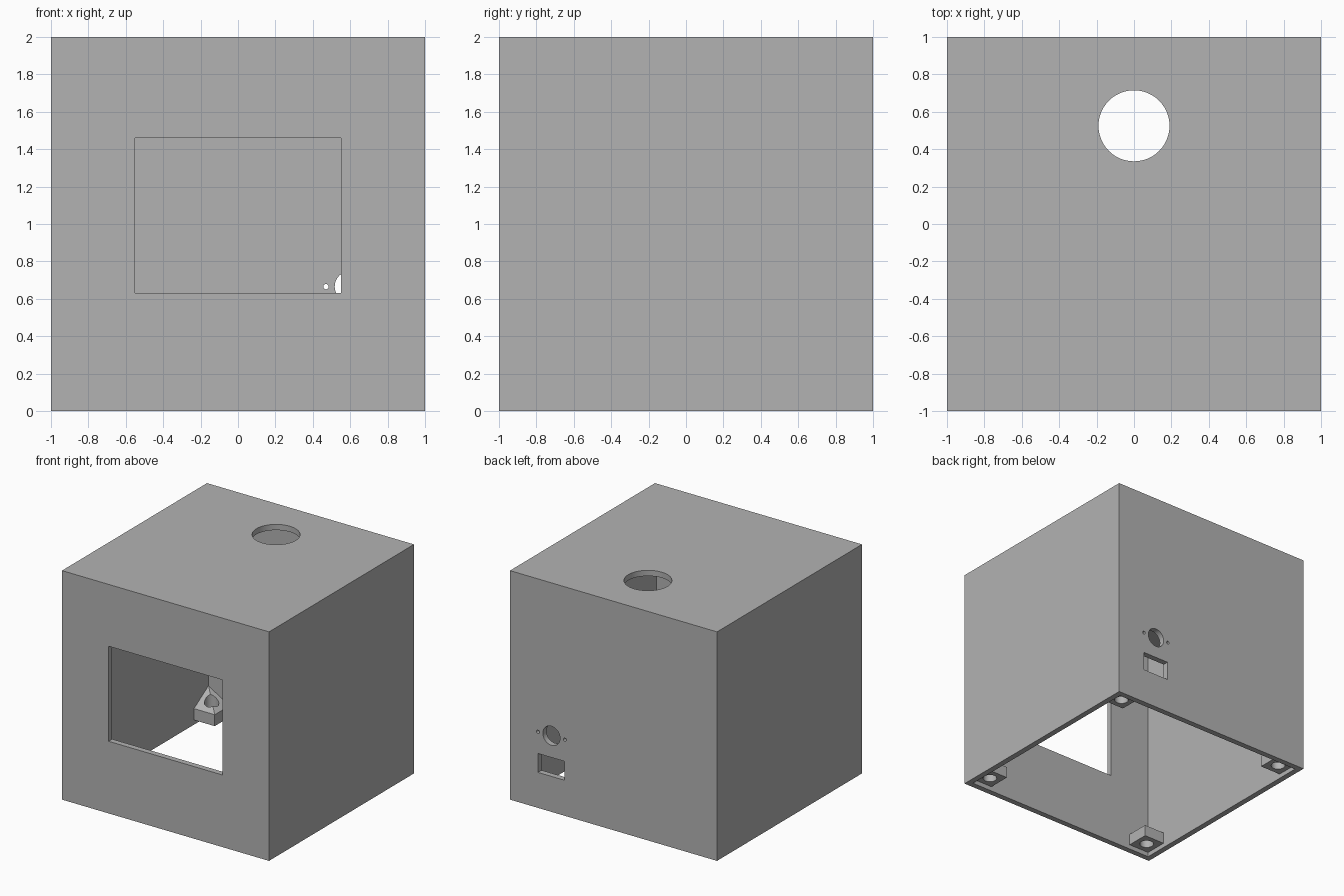
import bpy, bmesh
from mathutils import Matrix, Vector

cube = bpy.data.objects.get("Cube")
if cube:
    bpy.data.objects.remove(cube, do_unlink=True)

WALL = 0.05
INNER = 1 - WALL

grey = bpy.data.materials.new("plain grey")
grey.use_nodes = True
colour = (0.45, 0.45, 0.45, 1)
grey.diffuse_color = colour
grey.node_tree.nodes["Principled BSDF"].inputs["Base Color"].default_value = colour


def make_object(name, bm):
    bmesh.ops.recalc_face_normals(bm, faces=bm.faces)
    mesh = bpy.data.meshes.new(name)
    bm.to_mesh(mesh)
    bm.free()
    mesh.materials.append(grey)
    obj = bpy.data.objects.new(name, mesh)
    bpy.context.collection.objects.link(obj)
    return obj


def box(name, low, high):
    low, high = Vector(low), Vector(high)
    bm = bmesh.new()
    bmesh.ops.create_cube(bm, size=1, matrix=Matrix.Translation((low + high) / 2)
                          @ Matrix.Diagonal((*(high - low), 1)))
    return make_object(name, bm)


def cylinder(name, centre, radius, depth, axis="Z"):
    bm = bmesh.new()
    turn = Matrix.Rotation(1.5707963, 4, "X") if axis == "Y" else Matrix()
    bmesh.ops.create_cone(bm, cap_ends=True, segments=48, radius1=radius, radius2=radius,
                          depth=depth, matrix=Matrix.Translation(centre) @ turn)
    return make_object(name, bm)


def cut(target, cutters):
    bpy.context.view_layer.objects.active = target
    for cutter in cutters:
        mod = target.modifiers.new(cutter.name, "BOOLEAN")
        mod.operation, mod.solver, mod.object = "DIFFERENCE", "EXACT", cutter
        bpy.ops.object.modifier_apply(modifier=mod.name)
        bpy.data.objects.remove(cutter, do_unlink=True)


def shade(obj):
    bpy.ops.object.select_all(action="DESELECT")
    obj.select_set(True)
    bpy.context.view_layer.objects.active = obj
    bpy.ops.object.shade_smooth_by_angle()


# Hollow case, open underneath, with its window, top hole and rear sockets
case = box("case", (-1, -1, 0), (1, 1, 2))
SOCKET_X, SOCKET_Z = 0.6, 0.665
cutters = [
    box("cavity", (-INNER, -INNER, -0.5), (INNER, INNER, 2 - WALL)),
    box("window", (-0.55, -1.2, 0.63), (0.55, -0.8, 1.46)),
    cylinder("top_hole", (0, 0.525, 2), 0.19, 0.4),
    cylinder("socket_hole", (SOCKET_X, 1, SOCKET_Z), 0.083, 0.4, "Y"),
    box("switch_slot", (0.475, 0.8, 0.31), (0.73, 1.2, 0.475)),
]
for side in (-1, 1):
    cutters.append(cylinder("socket_screw_hole", (SOCKET_X + side * 0.13, 1, SOCKET_Z),
                            0.014, 0.4, "Y"))
cut(case, cutters)
shade(case)

# Corner screw lugs: a square block rising to a point in the corner of the walls
LUG, BOTTOM, TOP, PEAK = 0.2, 0.04, 0.14, 0.265
for sx, side in ((-1, "right"), (1, "left")):
    for sy, end in ((-1, "front"), (1, "back")):
        bm = bmesh.new()
        outer, near = INNER + 0.002, INNER - LUG
        footprint = [(outer, outer), (near, outer), (near, near), (outer, near)]
        heights = [PEAK, TOP, TOP, TOP]
        low = [bm.verts.new((x * sx, y * sy, BOTTOM)) for x, y in footprint]
        high = [bm.verts.new((x * sx, y * sy, h)) for (x, y), h in zip(footprint, heights)]
        bm.faces.new(low)
        for i in range(4):
            j = (i + 1) % 4
            bm.faces.new((low[i], low[j], high[j], high[i]))
        bm.faces.new((high[0], high[1], high[2]))
        bm.faces.new((high[0], high[2], high[3]))
        lug = make_object(f"{end}_{side}_screw_lug", bm)
        middle = INNER - LUG / 2
        cut(lug, [cylinder("lug_hole", (sx * middle, sy * middle, 0.15), 0.057, 0.5)])
        shade(lug)
